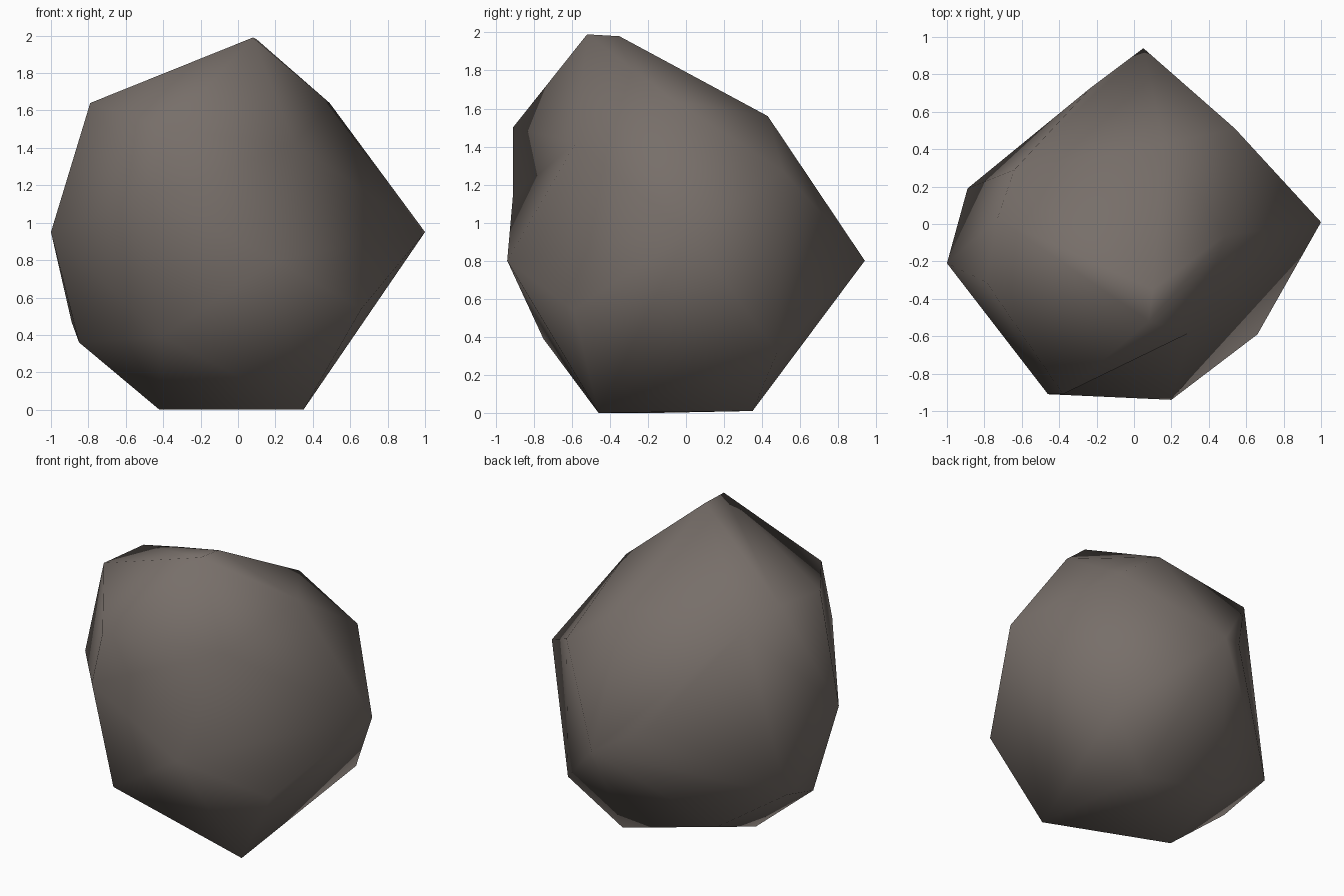
import bpy, bmesh
from mathutils import Vector

if "Cube" in bpy.data.objects:
    bpy.data.objects.remove(bpy.data.objects["Cube"])

# Key corners of the boulder, grouped by region
side_low, side_mid = (.66, -.59, .54), (.57, -.59, 1.15)
front_tip = (.2, -.94, .8)
base = [(.35, -.46, 0), (-.42, -.15, 0), (.23, .35, .01)]
lower = [(-.41, -.75, .39), side_low, (.55, .48, .32),
         (-.45, .31, .18), (-.89, .19, .47), (-.85, -.15, .36)]
middle = [front_tip, (-.46, -.91, 1.14), (1, .01, .95), (.05, .94, .8),
          (-.23, .73, .95), (-1, -.21, .95), side_mid]
upper = [(-.38, -.91, 1.5), (.54, .51, 1.27), (.16, .43, 1.56), (.49, -.06, 1.64),
         (-.73, .03, 1.65), (-.64, .29, 1.56), (-.79, -.31, 1.64)]
peak = [(.08, -.52, 1.99), (.1, -.35, 1.98)]
hollow_start, hollow = (.3, -1, 1.45), (.3, -.58, 1.42)

# Wrap a faceted skin around the corners
bm = bmesh.new()
for co in base + lower + middle + upper + peak + [hollow_start]:
    bm.verts.new(co)
bmesh.ops.convex_hull(bm, input=bm.verts[:])
loose = [v for v in bm.verts if not v.link_faces]
bmesh.ops.delete(bm, geom=loose, context='VERTS')


def corner(co):
    return min(bm.verts, key=lambda v: (v.co - Vector(co)).length)


# Hollow on the front: push one corner inwards to leave a valley
dent = corner(hollow_start)
edge = bm.edges.get((dent, corner(side_low)))
if edge:
    bmesh.ops.rotate_edges(bm, edges=[edge], use_ccw=False)
dent.co = hollow
bmesh.ops.recalc_face_normals(bm, faces=bm.faces[:])

# Soft shading over the coarse skin
for f in bm.faces:
    f.smooth = True
mesh = bpy.data.meshes.new("boulder")
bm.to_mesh(mesh)
bm.free()
boulder = bpy.data.objects.new("boulder", mesh)
bpy.context.collection.objects.link(boulder)

# Single warm grey stone colour
stone = bpy.data.materials.new("warm grey stone")
stone.diffuse_color = (.185, .158, .142, 1)
stone.use_nodes = True
stone.node_tree.nodes["Principled BSDF"].inputs["Base Color"].default_value = stone.diffuse_color
mesh.materials.append(stone)
